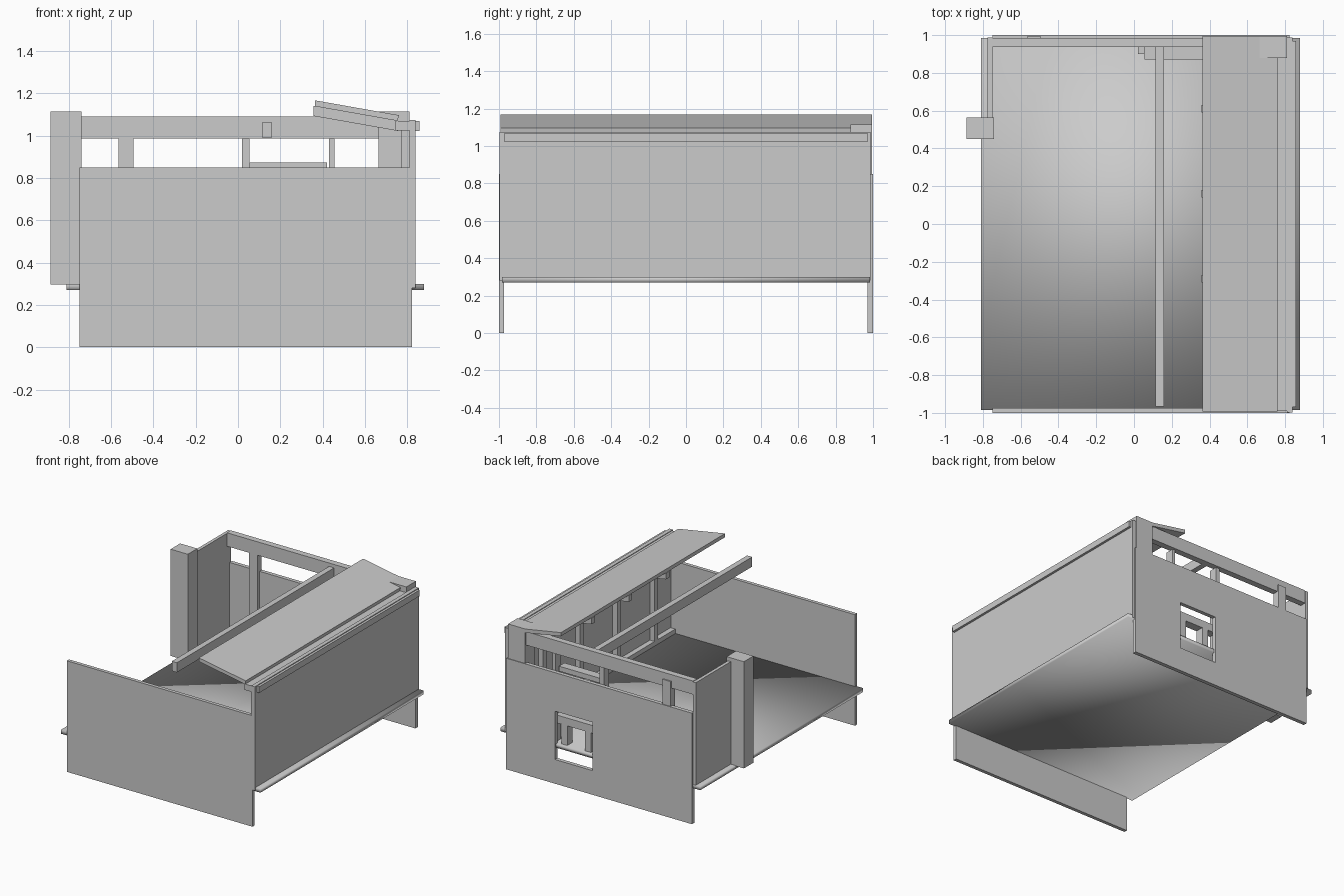
import bpy, bmesh
from mathutils import Vector

if "Cube" in bpy.data.objects:
    bpy.data.objects.remove(bpy.data.objects["Cube"])


def mesh_object(name, bm):
    bmesh.ops.recalc_face_normals(bm, faces=bm.faces)
    me = bpy.data.meshes.new(name)
    bm.to_mesh(me)
    bm.free()
    ob = bpy.data.objects.new(name, me)
    bpy.context.collection.objects.link(ob)
    return ob


def box(name, x, y, z):
    """Box from (min, max) ranges on each axis."""
    bm = bmesh.new()
    bmesh.ops.create_cube(bm, size=1)
    for v in bm.verts:
        v.co = [r[0] if c < 0 else r[1] for c, r in zip(v.co, (x, y, z))]
    return mesh_object(name, bm)


def prism(name, pts, y):
    """Extrude an x-z profile along y."""
    bm = bmesh.new()
    face = bm.faces.new([bm.verts.new((px, y[0], pz)) for px, pz in pts])
    ext = bmesh.ops.extrude_face_region(bm, geom=[face])
    bmesh.ops.translate(bm, vec=Vector((0, y[1] - y[0], 0)),
                        verts=[g for g in ext['geom'] if isinstance(g, bmesh.types.BMVert)])
    return mesh_object(name, bm)


# Floor slab, smooth across its edges
floor = box("floor", (-0.81, 0.88), (-0.985, 0.985), (0.27, 0.30))
for p in floor.data.polygons:
    p.use_smooth = True

# Front wall
box("front_wall", (-0.75, 0.823), (-1.0, -0.973), (0, 0.85))

# Back wall panels around the window opening
wx, wz, by = (0.09, 0.41), (0.185, 0.555), (0.97, 1.0)
bm = bmesh.new()
xs, zs = (-0.75, *wx, 0.823), (0, *wz, 0.85)
grid = [[bm.verts.new((x, by[0], z)) for z in zs] for x in xs]
faces = [bm.faces.new((grid[i][j], grid[i + 1][j], grid[i + 1][j + 1], grid[i][j + 1]))
         for i in range(3) for j in range(3) if (i, j) != (1, 1)]
ext = bmesh.ops.extrude_face_region(bm, geom=faces)
bmesh.ops.translate(bm, vec=Vector((0, by[1] - by[0], 0)),
                    verts=[g for g in ext['geom'] if isinstance(g, bmesh.types.BMVert)])
mesh_object("back_wall", bm)

# Side cladding
box("right_wall", (0.81, 0.84), (-0.997, 0.987), (0.28, 1.075))
box("left_wall", (-0.775, -0.75), (0.55, 0.988), (0.30, 1.085))

# Square columns
box("left_column", (-0.886, -0.74), (0.45, 0.565), (0.297, 1.114))
box("corner_column", (0.665, 0.81), (0.88, 0.995), (0.30, 1.114))

# Back wall framing
box("back_beam", (-0.75, 0.67), (0.937, 0.985), (0.987, 1.09))
box("back_post", (-0.565, -0.495), (0.94, 0.994), (0.30, 1.04))
for i, x in enumerate(((0.02, 0.055), (0.43, 0.456))):
    box(f"back_stud_{i}", x, (0.90, 0.965), (0.30, 0.987))
box("window_header", (0.055, 0.42), (0.87, 0.937), (0.835, 0.873))
box("window_sill", (0.055, 0.43), (0.90, 0.965), (0.45, 0.51))
for i, x in enumerate(((0.13, 0.18), (0.33, 0.38))):
    box(f"cripple_stud_{i}", x, (0.90, 0.965), (0.30, 0.45))

# Right wall framing
box("top_plate", (0.745, 0.812), (-0.99, 0.985), (1.025, 1.07))
box("bottom_plate", (0.77, 0.81), (-0.97, 0.97), (0.30, 0.335))
for i in range(4):
    y = 0.61 - 0.45 * i
    box(f"right_stud_{i}", (0.77, 0.81), (y - 0.02, y + 0.02), (0.335, 1.025))
box("right_fascia", (0.81, 0.858), (-0.97, 0.97), (1.022, 1.069))

# Long roof beam
box("roof_purlin", (0.115, 0.158), (-0.965, 0.937), (0.99, 1.064))

# Sloping roof strip with rafters beneath
roof_slope = 0.177
def slope_z(x, drop):
    return 1.167 - drop - roof_slope * (x - 0.363)

prism("roof_panel", [(0.363, slope_z(0.363, 0)), (0.76, slope_z(0.76, 0)),
                     (0.755, slope_z(0.755, 0.028)), (0.363, slope_z(0.363, 0.028))],
      (-0.992, 0.995))
for i in range(3):
    y = 0.61 - 0.45 * i
    prism(f"rafter_{i}", [(0.358, slope_z(0.358, 0.028)), (0.763, slope_z(0.763, 0.028)),
                          (0.755, slope_z(0.755, 0.075)), (0.358, slope_z(0.358, 0.075))],
          (y - 0.02, y + 0.02))
